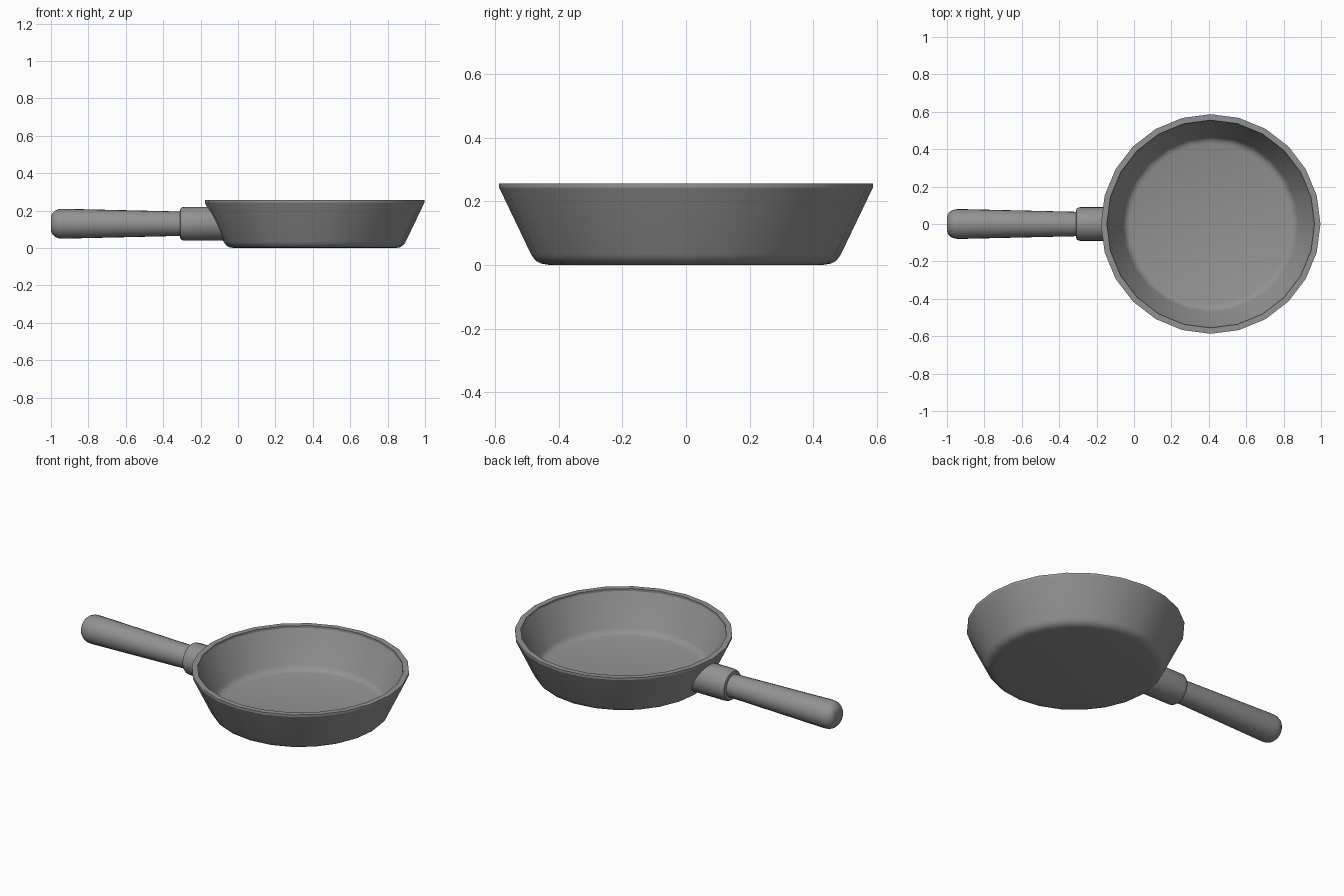
import bpy, bmesh
from math import sin, cos, pi, sqrt, radians
from mathutils import Matrix

if "Cube" in bpy.data.objects:
    bpy.data.objects.remove(bpy.data.objects["Cube"])

PAN_X = 0.41      # centre of the bowl
HANDLE_Z = 0.13   # height of the handle axis

dark_grey = bpy.data.materials.new("dark_grey")
dark_grey.diffuse_color = (0.29, 0.29, 0.29, 1)
dark_grey.use_nodes = True
dark_grey.node_tree.nodes["Principled BSDF"].inputs["Base Color"].default_value = dark_grey.diffuse_color


def lathe(name, profile, sides, matrix, sharp):
    """Revolve (radius, height) points about local z; both ends are capped."""
    bm = bmesh.new()
    rings = [[bm.verts.new((r * cos(2 * pi * i / sides), r * sin(2 * pi * i / sides), h))
              for i in range(sides)] for r, h in profile]
    for a, b in zip(rings, rings[1:]):
        for i in range(sides):
            j = (i + 1) % sides
            bm.faces.new((a[i], a[j], b[j], b[i]))
    bm.faces.new(rings[0][::-1])
    bm.faces.new(rings[-1])
    bm.transform(matrix)
    bmesh.ops.recalc_face_normals(bm, faces=bm.faces)
    mesh = bpy.data.meshes.new(name)
    bm.to_mesh(mesh)
    bm.free()
    mesh.materials.append(dark_grey)
    obj = bpy.data.objects.new(name, mesh)
    bpy.context.collection.objects.link(obj)
    bpy.ops.object.select_all(action='DESELECT')
    obj.select_set(True)
    bpy.context.view_layer.objects.active = obj
    bpy.ops.object.shade_smooth_by_angle(angle=radians(sharp))
    return obj


# Bowl: outside from base to rim lip, then inside down to the floor
bowl = [(0.43, 0.0), (0.455, 0.004), (0.470, 0.012), (0.481, 0.024), (0.488, 0.036),
        (0.587, 0.243), (0.587, 0.256), (0.555, 0.256), (0.555, 0.243),
        (0.470, 0.062), (0.461, 0.048), (0.449, 0.039), (0.430, 0.033)]
lathe("pan_bowl", bowl, 24, Matrix.Translation((PAN_X, 0, 0)), 22)

# Handle parts run along +x
along_x = Matrix.Translation((0, 0, HANDLE_Z)) @ Matrix.Rotation(pi / 2, 4, 'Y')

# Grip with a rounded end, tapering towards the collar
grip = [(0.04, -1.0), (0.056, -0.993), (0.070, -0.978), (0.078, -0.958),
        (0.080, -0.935), (0.065, -0.30), (0.065, -0.27)]
lathe("handle_grip", grip, 24, along_x, 35)

# Collar with bevelled front edge; its far end is fitted into the sloping wall
collar = [(0.072, -0.31), (0.082, -0.307), (0.088, -0.298), (0.090, -0.285), (0.090, -0.10)]
obj = lathe("handle_collar", collar, 24, along_x, 35)
for v in obj.data.vertices:
    if v.co.x > -0.2:
        wall = 0.488 + (v.co.z - 0.036) * 0.478 - 0.016
        v.co.x = PAN_X - sqrt(wall ** 2 - v.co.y ** 2)
